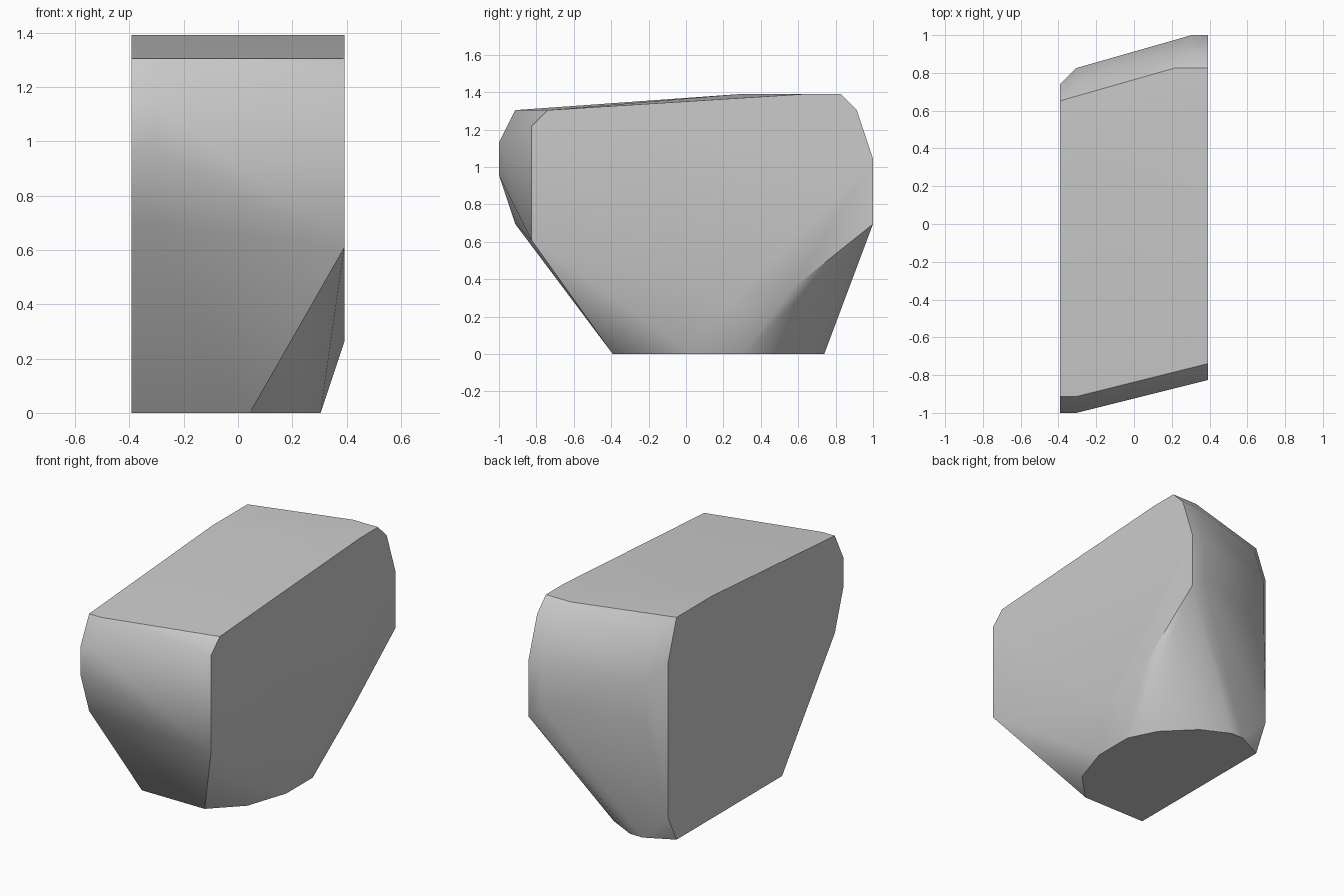
import bpy
import bmesh
import math

# Remove only the default object
default_cube = bpy.data.objects.get("Cube")
if default_cube:
    bpy.data.objects.remove(default_cube, do_unlink=True)

# The block sits on a regular lattice, with twenty-three steps along its length
STEP = 2 / 23
WIDTH, LENGTH = 9, 23


def lattice_point(across, along, up):
    """Turn lattice coordinates into a centred position standing on the ground."""
    return ((across - WIDTH / 2) * STEP, (along - LENGTH / 2) * STEP, up * STEP)


def make_material(name, colour):
    material = bpy.data.materials.new(name)
    material.use_nodes = True
    material.diffuse_color = colour
    shader = material.node_tree.nodes["Principled BSDF"]
    shader.inputs["Base Color"].default_value = colour
    shader.inputs["Roughness"].default_value = 0.8
    return material


def hull_object(name, corners, material):
    """Wrap the corners in a convex shell and merge its coplanar triangles."""
    bm = bmesh.new()
    for corner in sorted(set(corners)):
        bm.verts.new(lattice_point(*corner))
    hull = bmesh.ops.convex_hull(bm, input=bm.verts[:], use_existing_faces=False)
    spare = {item for item in hull["geom_interior"] + hull["geom_unused"]
             if isinstance(item, bmesh.types.BMVert)}
    bmesh.ops.delete(bm, geom=list(spare), context="VERTS")
    bmesh.ops.dissolve_limit(bm, angle_limit=math.radians(0.5),
                             verts=bm.verts[:], edges=bm.edges[:])
    bmesh.ops.recalc_face_normals(bm, faces=bm.faces[:])
    mesh = bpy.data.meshes.new(name)
    bm.to_mesh(mesh)
    bm.free()
    mesh.materials.append(material)
    obj = bpy.data.objects.new(name, mesh)
    bpy.context.collection.objects.link(obj)
    return obj


# Flat side outlines, as (along, up)
nose = [(1, 15), (0, 13), (0, 11), (1, 8)]
right_side = nose + [(7, 0), (19, 0), (20, 2), (20, 13), (19, 16), (15, 16)]
left_side = [(2, 7), (2, 14), (3, 15), (19, 16), (21, 16), (22, 15),
             (23, 12), (23, 8), (18, 4), (15, 3), (14, 3)]

# Rounded footprint, as (across, along)
footprint = [(5, 7), (7, 9), (8, 12), (8, 15), (7, 17), (5, 19), (3, 20), (2, 20)]

# Bevelled corners of the slanted back
back_corners = [(7, 21, 16), (8, 22, 15), (8, 23, 12), (8, 23, 9),
                (1, 20, 15), (1, 21, 12), (1, 21, 9)]

corners = [(0, along, up) for along, up in right_side]
corners += [(1, along, up) for along, up in nose]
corners += [(WIDTH, along, up) for along, up in left_side]
corners += [(across, along, 0) for across, along in footprint]
corners += back_corners

stone_grey = make_material("stone_grey", (0.6, 0.6, 0.6, 1))
block = hull_object("tapered_block", corners, stone_grey)

# Smooth the gentle bends and keep the hard rims crisp
bpy.ops.object.select_all(action="DESELECT")
block.select_set(True)
bpy.context.view_layer.objects.active = block
bpy.ops.object.shade_smooth_by_angle(angle=math.radians(30))
